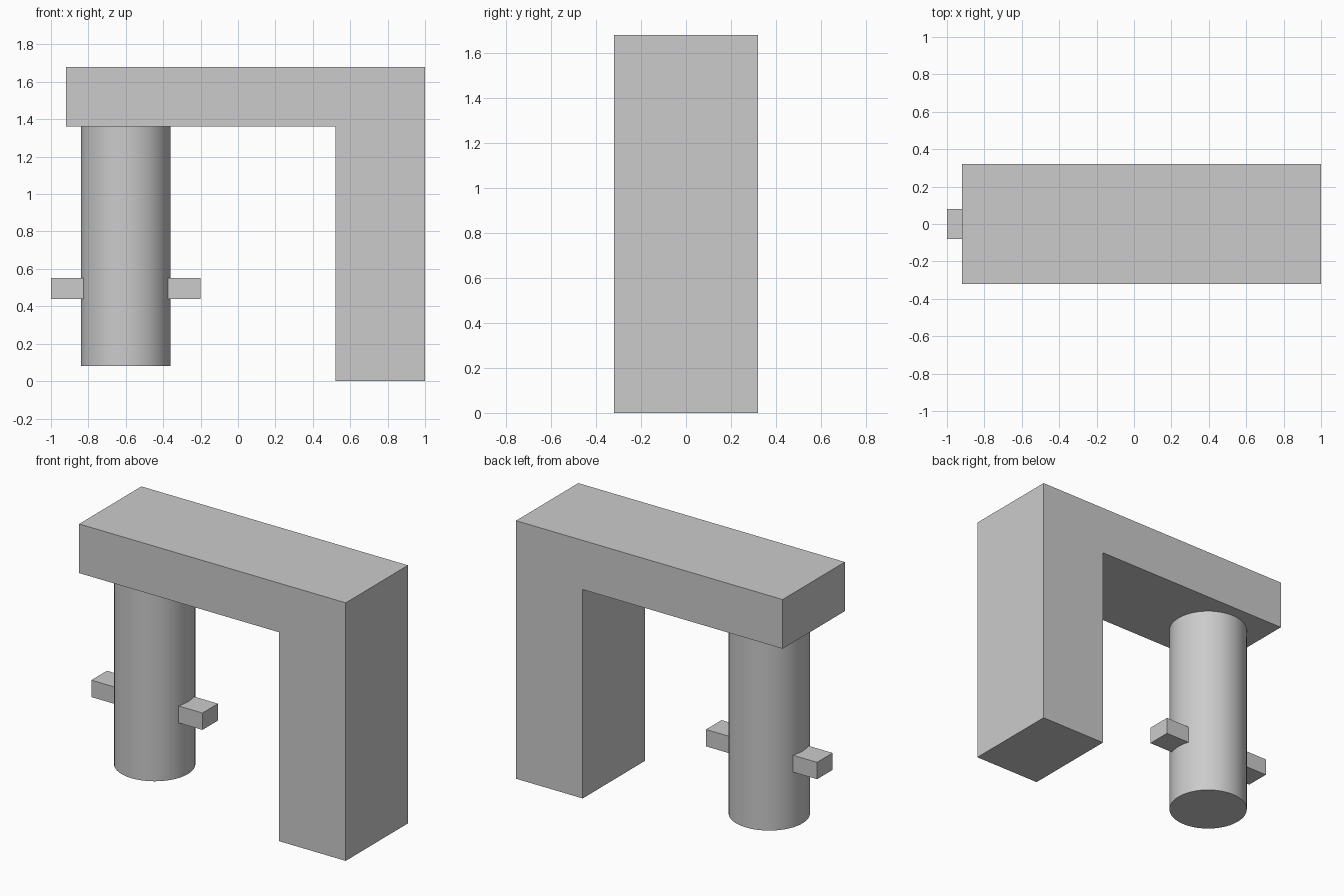
import bpy
import bmesh

if "Cube" in bpy.data.objects:
    bpy.data.objects.remove(bpy.data.objects["Cube"], do_unlink=True)

# Single grey finish
grey = bpy.data.materials.new("plain_grey")
grey.use_nodes = True
colour = (0.6, 0.6, 0.6, 1)
grey.diffuse_color = colour
grey.node_tree.nodes["Principled BSDF"].inputs["Base Color"].default_value = colour


def extrude_profile(name, points, half_depth):
    """Extrude an x-z outline symmetrically along y."""
    bm = bmesh.new()
    face = bm.faces.new([bm.verts.new((x, -half_depth, z)) for x, z in points])
    moved = bmesh.ops.extrude_face_region(bm, geom=[face])["geom"]
    bmesh.ops.translate(bm, vec=(0, 2 * half_depth, 0),
                        verts=[v for v in moved if isinstance(v, bmesh.types.BMVert)])
    bmesh.ops.recalc_face_normals(bm, faces=bm.faces)
    mesh = bpy.data.meshes.new(name)
    bm.to_mesh(mesh)
    bm.free()
    mesh.materials.append(grey)
    obj = bpy.data.objects.new(name, mesh)
    bpy.context.collection.objects.link(obj)
    return obj


# L-shaped support: upright leg and overhanging arm in one solid
extrude_profile("support_arm", [(1, 0), (1, 1.68), (-0.92, 1.68),
                                (-0.92, 1.36), (0.52, 1.36), (0.52, 0)], 0.32)

# Hanging round pin
pin_x = -0.6
bpy.ops.mesh.primitive_cylinder_add(vertices=64, radius=0.24, depth=1.28,
                                    location=(pin_x, 0, 0.72))
pin = bpy.context.object
pin.name = "round_pin"
pin.data.materials.append(grey)
bpy.ops.object.shade_smooth_by_angle()

# Square lugs on both sides of the pin, rooted inside it
for name, side in (("left_lug", 1), ("right_lug", -1)):
    inner, outer = pin_x + side * 0.2, pin_x + side * 0.4
    extrude_profile(name, [(inner, 0.44), (outer, 0.44),
                           (outer, 0.55), (inner, 0.55)], 0.08)
